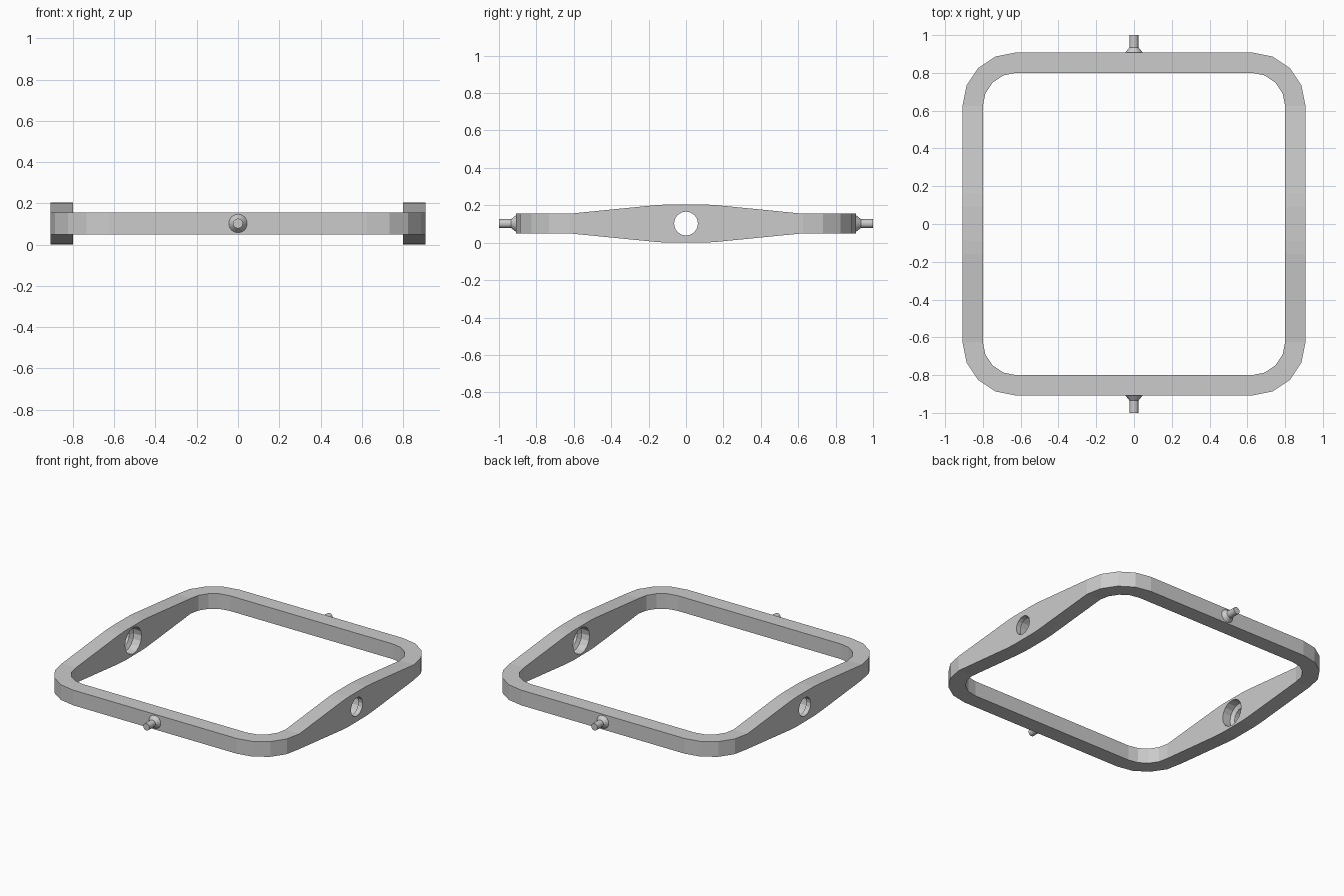
import bpy, bmesh, math
from mathutils import Matrix

if "Cube" in bpy.data.objects:
    bpy.data.objects.remove(bpy.data.objects["Cube"])

MID = 0.1025            # height of the pivot axes
CORNER = 0.625          # centre of the corner arcs
SEG = 4                 # facets per corner

grey = bpy.data.materials.new("plain grey")
grey.diffuse_color = (0.6, 0.6, 0.6, 1)
grey.use_nodes = True
grey.node_tree.nodes["Principled BSDF"].inputs["Base Color"].default_value = grey.diffuse_color


def make_object(name, bm):
    bmesh.ops.recalc_face_normals(bm, faces=bm.faces)
    mesh = bpy.data.meshes.new(name)
    bm.to_mesh(mesh)
    bm.free()
    mesh.materials.append(grey)
    ob = bpy.data.objects.new(name, mesh)
    bpy.context.collection.objects.link(ob)
    return ob


def lathe(name, profile, angle, sides=16):
    """Solid of (distance, radius) rings along a horizontal axis at the given heading."""
    bm = bmesh.new()
    turn = Matrix.Translation((0, 0, MID)) @ Matrix.Rotation(angle, 4, 'Z')
    rings = []
    for d, r in profile:
        ring = []
        for i in range(sides):
            a = 2 * math.pi * i / sides
            v = bm.verts.new((d, r * math.cos(a), r * math.sin(a)))
            v.co = turn @ v.co
            ring.append(v)
        rings.append(ring)
    for a, b in zip(rings, rings[1:]):
        for i in range(sides):
            j = (i + 1) % sides
            bm.faces.new((a[i], a[j], b[j], b[i]))
    bm.faces.new(rings[0])
    bm.faces.new(rings[-1])
    return make_object(name, bm)


def outline(half):
    """Rounded square, with extra points on the left and right sides for the swelling."""
    r = half - CORNER
    pts = []
    for q, (sx, sy) in enumerate(((1, 1), (-1, 1), (-1, -1), (1, -1))):
        for i in range(SEG + 1):
            a = math.pi / 2 * (q + i / SEG)
            pts.append((sx * CORNER + r * math.cos(a), sy * CORNER + r * math.sin(a)))
        if q in (1, 3):
            for y in (0.16, 0.09, -0.09, -0.16):
                pts.append((sx * half, y if q == 1 else -y))
    return pts


def half_height(y):
    y = abs(y)
    if y <= 0.1:
        return 0.1025
    return 0.0525 + 0.05 * max(0, min(1, (CORNER - y) / (CORNER - 0.12)))


# square ring frame, deeper in the middle of the left and right sides
bm = bmesh.new()
loops = []
for half, side in ((0.908, 1), (0.908, -1), (0.80, -1), (0.80, 1)):
    loops.append([bm.verts.new((x, y, MID + side * half_height(y)))
                  for x, y in outline(half)])
n = len(loops[0])
for k in range(4):
    a, b = loops[k], loops[(k + 1) % 4]
    for i in range(n):
        j = (i + 1) % n
        bm.faces.new((a[i], a[j], b[j], b[i]))
frame = make_object("ring_frame", bm)

# stepped pivot holes, wide on the inside and narrow on the outside
for angle in (0, math.pi):
    cutter = lathe("hole_cutter", [(0.7, 0.09), (0.86, 0.09), (0.875, 0.064), (1.0, 0.064)], angle)
    cutter.hide_render = True
    mod = frame.modifiers.new("pivot hole", 'BOOLEAN')
    mod.operation = 'DIFFERENCE'
    mod.solver = 'EXACT'
    mod.object = cutter
    bpy.context.view_layer.objects.active = frame
    bpy.ops.object.modifier_apply(modifier=mod.name)
    bpy.data.objects.remove(cutter)

# pivot pins with flared bases, front and back
for name, angle in (("back_pin", math.pi / 2), ("front_pin", -math.pi / 2)):
    lathe(name, [(0.88, 0.045), (0.908, 0.045), (0.935, 0.024), (1.0, 0.024)], angle)
